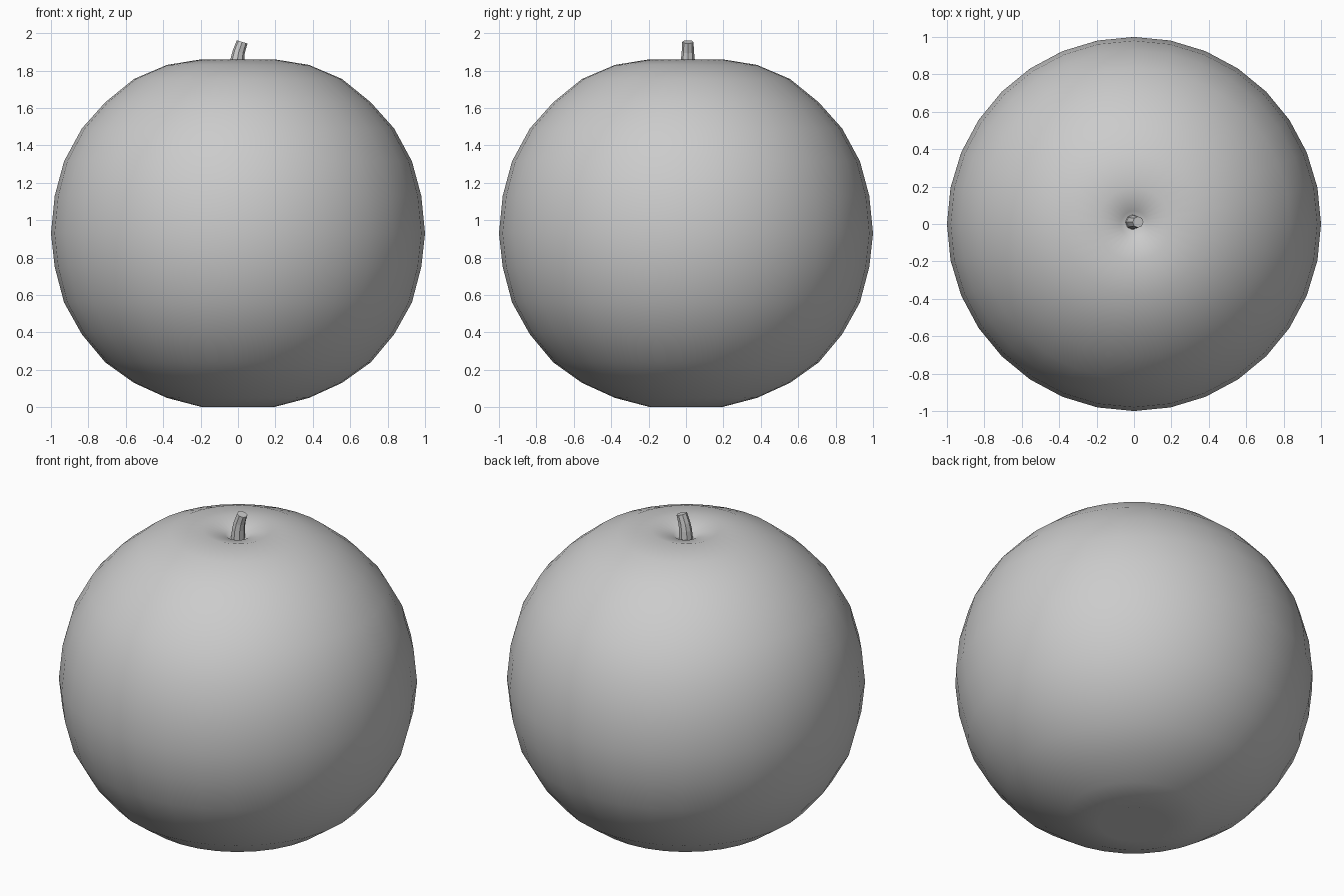
import bpy, bmesh, math
from mathutils import Vector, Matrix

cube = bpy.data.objects.get("Cube")
if cube:
    bpy.data.objects.remove(cube)

grey = bpy.data.materials.new("plain grey")
grey.use_nodes = True
color = (0.6, 0.6, 0.6, 1)
grey.diffuse_color = color
grey.node_tree.nodes["Principled BSDF"].inputs["Base Color"].default_value = color


def loft(name, sections, sides, cap_ends):
    """Skin rings given as (centre, radius, tilt about y); radius 0 is a pole."""
    bm = bmesh.new()
    rings = []
    for centre, radius, tilt in sections:
        turn = Matrix.Rotation(tilt, 3, 'Y')
        count = sides if radius else 1
        rings.append([bm.verts.new(Vector(centre) + turn @ Vector(
            (radius * math.cos(math.tau * i / sides),
             radius * math.sin(math.tau * i / sides), 0))) for i in range(count)])
    for low, high in zip(rings, rings[1:]):
        for i in range(sides):
            j = (i + 1) % sides
            corners = [low[i % len(low)], low[j % len(low)],
                       high[j % len(high)], high[i % len(high)]]
            bm.faces.new(list(dict.fromkeys(corners)))
    if cap_ends:
        bm.faces.new(rings[0][::-1])
        bm.faces.new(rings[-1])
    bmesh.ops.recalc_face_normals(bm, faces=bm.faces)
    mesh = bpy.data.meshes.new(name)
    bm.to_mesh(mesh)
    bm.free()
    mesh.materials.append(grey)
    obj = bpy.data.objects.new(name, mesh)
    bpy.context.collection.objects.link(obj)
    return obj


# Round fruit body, dimpled at both poles
profile = [(0, 0.06), (0.19, 0), (0.38, 0.05), (0.556, 0.13), (0.71, 0.24),
           (0.835, 0.39), (0.93, 0.56), (0.98, 0.75), (1, 0.93), (0.98, 1.13),
           (0.93, 1.315), (0.835, 1.49), (0.71, 1.63), (0.556, 1.755),
           (0.38, 1.83), (0.195, 1.86), (0.07, 1.825), (0, 1.77)]
body = loft("fruit_body", [((0, 0, z), r, 0) for r, z in profile], 32, False)
body.data.shade_smooth()

# Short bent stem with flat sides
loft("stem", [((-0.008, 0.01, 1.77), 0.042, 0), ((-0.003, 0.01, 1.86), 0.037, 0.1),
              ((0.004, 0.01, 1.9), 0.033, 0.25), ((0.022, 0.01, 1.953), 0.03, 0.3)],
     8, True)
